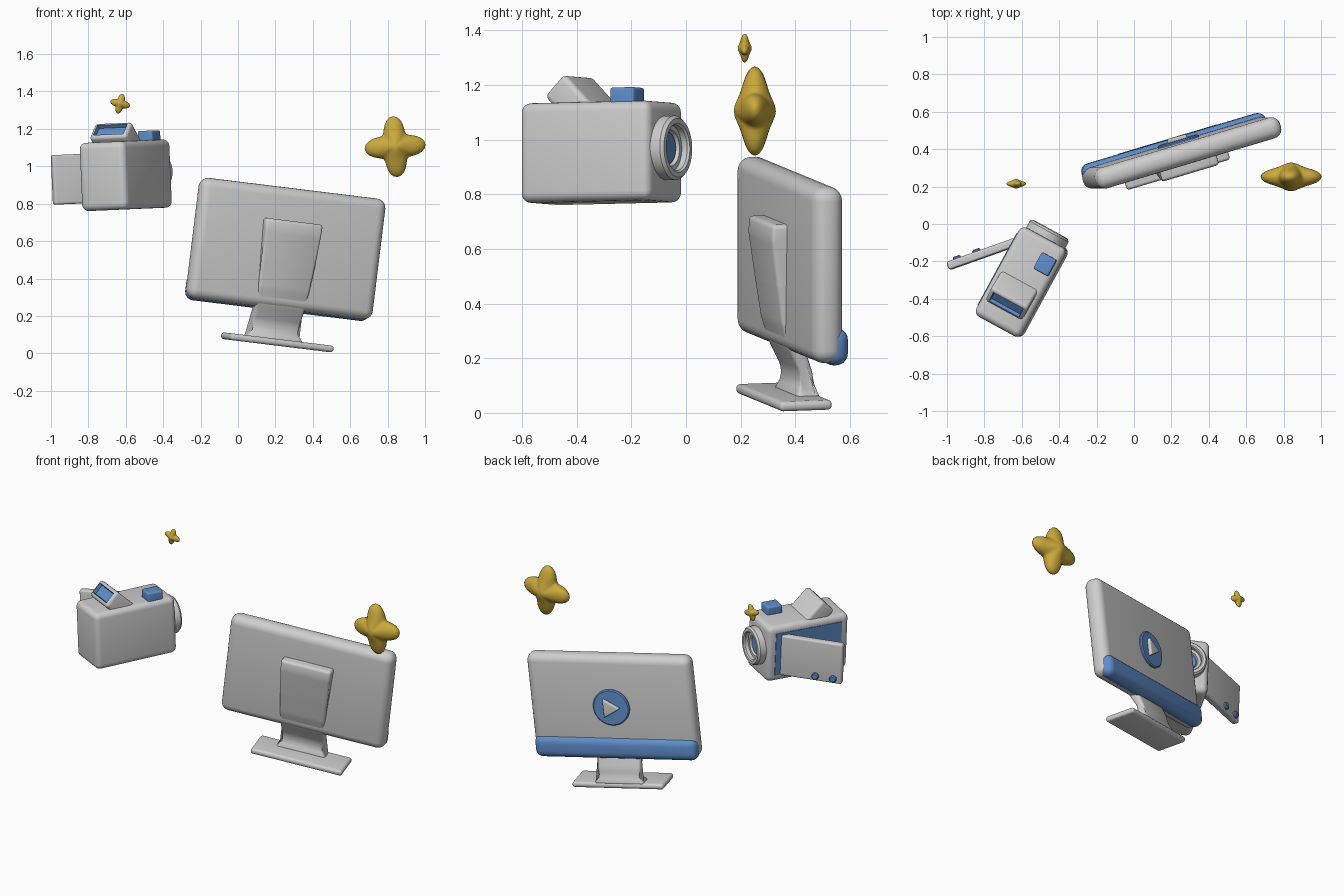
import bpy, bmesh, math
from math import radians, sin, cos, pi
from mathutils import Matrix, Vector

if "Cube" in bpy.data.objects:
    bpy.data.objects.remove(bpy.data.objects["Cube"], do_unlink=True)


def material(name, rgb):
    m = bpy.data.materials.new(name)
    m.use_nodes = True
    m.diffuse_color = (*rgb, 1)
    m.node_tree.nodes["Principled BSDF"].inputs["Base Color"].default_value = (*rgb, 1)
    return m


GREY = material("light grey", (0.62, 0.62, 0.62))
BLUE = material("soft blue", (0.115, 0.275, 0.60))
GOLD = material("gold", (0.60, 0.40, 0.045))


def frame(loc, roll, yaw):
    """Placement: turn about z, then roll about y."""
    return (Matrix.Translation(loc) @ Matrix.Rotation(radians(roll), 4, 'Y')
            @ Matrix.Rotation(radians(yaw), 4, 'Z'))


def finish(name, bm, matrix, *mats, angle=35):
    bmesh.ops.recalc_face_normals(bm, faces=bm.faces)
    me = bpy.data.meshes.new(name)
    bm.to_mesh(me)
    bm.free()
    for m in mats:
        me.materials.append(m)
    ob = bpy.data.objects.new(name, me)
    bpy.context.collection.objects.link(ob)
    ob.matrix_world = matrix
    bpy.ops.object.select_all(action='DESELECT')
    ob.select_set(True)
    bpy.context.view_layer.objects.active = ob
    bpy.ops.object.shade_smooth_by_angle(angle=radians(angle))
    return ob


def round_edges(bm, radius, segments=5):
    bmesh.ops.bevel(bm, geom=bm.edges[:], offset=radius, segments=segments,
                    profile=0.5, affect='EDGES', clamp_overlap=True)


def box_mesh(size, centre=(0, 0, 0), radius=0):
    bm = bmesh.new()
    bmesh.ops.create_cube(bm, size=1)
    for v in bm.verts:
        v.co = Vector(a * b + c for a, b, c in zip(v.co, size, centre))
    if radius:
        round_edges(bm, radius)
    return bm


def box(name, parent, size, centre, radius, mat):
    return finish(name, box_mesh(size, centre, radius), parent, mat)


def lathe(name, parent, centre, profile, mat, steps=48):
    """Spin (radius, y) points about the local y axis."""
    bm = bmesh.new()
    verts = [bm.verts.new((r, y, 0)) for r, y in profile]
    edges = [bm.edges.new(p) for p in zip(verts, verts[1:])]
    bmesh.ops.spin(bm, geom=verts + edges, cent=(0, 0, 0), axis=(0, 1, 0),
                   angle=2 * pi, steps=steps)
    bmesh.ops.remove_doubles(bm, verts=bm.verts, dist=1e-5)
    return finish(name, bm, parent @ Matrix.Translation(centre), mat)


def disc(name, parent, centre, r, depth, mat):
    b = depth * 0.3
    return lathe(name, parent, centre,
                 [(0, 0), (r, 0), (r, depth - b), (r - b, depth), (0, depth)], mat)


def prism(name, parent, outline, place, radius, mat):
    """Loft a flat outline between two sides; place(a, b, side) gives the point."""
    bm = bmesh.new()
    ends = [[bm.verts.new(place(a, b, s)) for a, b in outline] for s in (-1, 1)]
    for ring in ends:
        bm.faces.new(ring)
    n = len(outline)
    for i in range(n):
        j = (i + 1) % n
        bm.faces.new((ends[0][i], ends[0][j], ends[1][j], ends[1][i]))
    bmesh.ops.recalc_face_normals(bm, faces=bm.faces)
    round_edges(bm, radius, 3)
    return finish(name, bm, parent, mat, angle=45)


# Monitor: shell, coloured chin and play button on the +y side
mon = frame((0.255, 0.38, 0.56), 7, 16.5)
box("monitor_shell", mon, (1.04, 0.115, 0.65), (0, 0, 0), 0.05, GREY)
box("monitor_chin", mon, (1.03, 0.095, 0.14), (0, 0.033, -0.265), 0.045, BLUE)
disc("play_disc", mon, (0, 0.05, 0.0), 0.115, 0.022, BLUE)
prism("play_arrow", mon, [(0.045, -0.06), (0.045, 0.06), (-0.06, 0)],
      lambda a, b, s: (a, 0.075 + 0.017 * s, b), 0.008, GREY)

# Stand: curved neck merging into the shell, and foot plate
neck = [(-0.112, 0.15), (-0.115, 0.09), (-0.092, -0.08), (-0.072, -0.22),
        (-0.045, -0.31), (0.0, -0.40), (0.002, -0.445), (-0.02, -0.495),
        (0.075, -0.495), (0.056, -0.445), (0.05, -0.40), (0.02, -0.31),
        (0.0, -0.22), (0.0, 0.15)]


def neck_point(y, z, side):
    half = 0.135 + 0.025 * max(0, min(1, (z + 0.35) / 0.4))
    if z < -0.46:
        half += 0.025
    return (side * half, y, z)


prism("monitor_neck", mon, neck, neck_point, 0.016, GREY)
box("monitor_foot", mon, (0.58, 0.20, 0.036), (0.01, -0.025, -0.503), 0.016, GREY)

# Camcorder body, lens, side plate and top button
cam = frame((-0.60, -0.31, 0.952), -2.5, -28.6)
box("camcorder_body", cam, (0.28, 0.54, 0.365), (0, 0, 0), 0.035, GREY)
box("camcorder_side_plate", cam, (0.008, 0.44, 0.28), (-0.14, 0, 0), 0, BLUE)
box("record_button", cam, (0.09, 0.10, 0.08), (0.072, 0.147, 0.193), 0.01, BLUE)
lathe("lens_barrel", cam, (0, 0, 0.012),
      [(0, 0.2), (0.112, 0.2), (0.118, 0.225), (0.118, 0.308), (0.108, 0.32),
       (0.09, 0.32), (0.084, 0.312), (0.084, 0.29), (0.066, 0.29),
       (0.062, 0.272), (0, 0.272)], GREY)
disc("lens_glass", cam, (0, 0.268, 0.012), 0.06, 0.012, BLUE)

# Tilted viewfinder with a recessed eyepiece
bm = box_mesh((0.225, 0.115, 0.24), radius=0.02)
top = max(bm.faces, key=lambda f: f.calc_center_median().z)
rim = set(bm.faces)
bmesh.ops.inset_region(bm, faces=[top], thickness=0.002)
bmesh.ops.inset_region(bm, faces=[top], thickness=0.006, depth=-0.02)
for f in bm.faces:
    f.material_index = int(f not in rim or f == top)
finish("viewfinder", bm, cam @ Matrix.Translation((-0.005, -0.057, 0.163))
       @ Matrix.Rotation(radians(45), 4, 'X'), GREY, BLUE)

# Fold-out screen panel with two buttons
panel = frame((-0.81, -0.16, 0.935), -2.5, 19.5)
box("screen_panel", panel, (0.385, 0.045, 0.265), (0, 0, 0), 0.012, GREY)
for i, x in enumerate((-0.14, -0.03)):
    disc(f"panel_button_{i + 1}", panel, (x, 0.018, -0.1), 0.022, 0.02, BLUE)


# Puffy four-pointed stars
def star(name, loc, scale, turn):
    bm = bmesh.new()
    bmesh.ops.create_uvsphere(bm, u_segments=48, v_segments=24, radius=1)
    for v in bm.verts:
        rho, ang = math.hypot(v.co.x, v.co.y), math.atan2(v.co.y, v.co.x)
        reach = rho * (0.127 + 0.036 * cos(4 * ang))
        depth = v.co.z * (0.054 + 0.023 * math.exp(-(reach / 0.055) ** 2))
        v.co = Vector((reach * cos(ang), depth, reach * sin(ang))) * scale
    finish(name, bm, frame(loc, turn, 0), GOLD, angle=60)


star("large_star", (0.84, 0.252, 1.105), 1, -4)
star("small_star", (-0.63, 0.215, 1.335), 0.33, 14)
